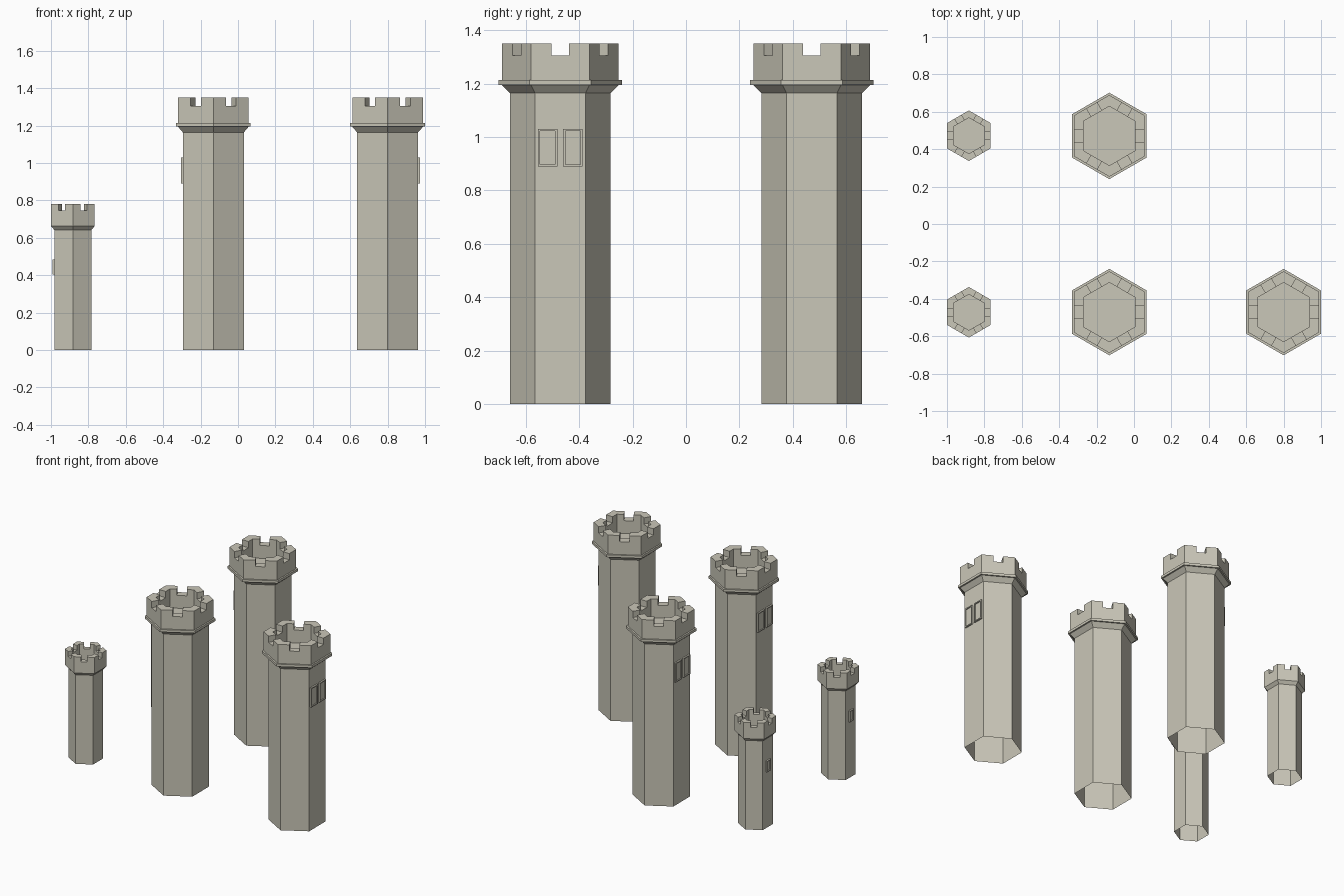
import bpy, bmesh
from math import cos, sin, pi, radians
from mathutils import Vector, Matrix

if "Cube" in bpy.data.objects:
    bpy.data.objects.remove(bpy.data.objects["Cube"], do_unlink=True)

stone = bpy.data.materials.new("pale_stone")
stone.use_nodes = True
stone.diffuse_color = (0.59, 0.57, 0.48, 1)
stone.node_tree.nodes["Principled BSDF"].inputs["Base Color"].default_value = stone.diffuse_color


def finish(bm, name, matrix):
    bmesh.ops.remove_doubles(bm, verts=bm.verts, dist=1e-5)
    mesh = bpy.data.meshes.new(name)
    bm.to_mesh(mesh)
    bm.free()
    mesh.materials.append(stone)
    obj = bpy.data.objects.new(name, mesh)
    obj.matrix_world = matrix
    bpy.context.collection.objects.link(obj)


def quad(bm, *points):
    bm.faces.new([bm.verts.new(p) for p in points])


def hexagon(apothem, z):
    r = apothem / cos(pi / 6)
    return [Vector((r * cos(radians(30 + 60 * i)), r * sin(radians(30 + 60 * i)), z))
            for i in range(6)]


def hex_loft(name, profile, matrix):
    """Open six-sided shell through (apothem, height) steps."""
    bm = bmesh.new()
    rings = [[bm.verts.new(p) for p in hexagon(a, z)] for a, z in profile]
    for low, high in zip(rings, rings[1:]):
        for i in range(6):
            j = (i + 1) % 6
            bm.faces.new((low[i], low[j], high[j], high[i]))
    finish(bm, name, matrix)


def outline(apothem, half_notch, z):
    """Hexagon with two extra points per side where the notch is cut."""
    points = []
    corners = hexagon(apothem, z)
    for a, b in zip(corners, corners[1:] + corners[:1]):
        mid, along = (a + b) / 2, (b - a).normalized()
        points += [a, mid - along * half_notch, mid + along * half_notch]
    return points


def battlement(name, outer, inner, half_notch, base, sill, top, matrix):
    bm = bmesh.new()
    o0, o1, o2 = [outline(outer, half_notch, z) for z in (base, sill, top)]
    i0, i1, i2 = [outline(inner, half_notch, z) for z in (base, sill, top)]
    n = len(o0)
    for k in range(n):
        m = (k + 1) % n
        if k % 3 == 1:
            # notch: low wall, sill and two cheeks
            quad(bm, o0[k], o0[m], o1[m], o1[k])
            quad(bm, i0[m], i0[k], i1[k], i1[m])
            quad(bm, o1[k], o1[m], i1[m], i1[k])
            quad(bm, o1[k], i1[k], i2[k], o2[k])
            quad(bm, i1[m], o1[m], o2[m], i2[m])
        else:
            # merlon: full height wall
            quad(bm, o0[k], o0[m], o2[m], o2[k])
            quad(bm, i0[m], i0[k], i2[k], i2[m])
            quad(bm, o2[k], o2[m], i2[m], i2[k])
    # roof floor inside the wall
    quad(bm, *hexagon(inner, base))
    finish(bm, name, matrix)


def window(name, wall, y, z, width, height, rim, matrix):
    """Shallow frame on the +x wall with a sunken pane."""
    bm = bmesh.new()
    depth = 0.011
    bmesh.ops.create_cube(bm, size=1, matrix=Matrix.Translation((wall + depth / 2, y, z))
                          @ Matrix.Diagonal((depth, width, height, 1)))
    bm.normal_update()
    front = [f for f in bm.faces if f.normal.x > 0.9]
    bmesh.ops.inset_region(bm, faces=front, thickness=rim)
    # sink the pane with straight inner sides
    pane = bmesh.ops.extrude_face_region(bm, geom=front)
    moved = [g for g in pane["geom"] if isinstance(g, bmesh.types.BMVert)]
    bmesh.ops.translate(bm, verts=moved, vec=(-0.007, 0, 0))
    bmesh.ops.delete(bm, geom=[f for f in front if f.is_valid], context="FACES_ONLY")
    bmesh.ops.recalc_face_normals(bm, faces=bm.faces)
    finish(bm, name, matrix)


def placement(x, y, turned):
    return Matrix.Translation((x, y, 0)) @ Matrix.Rotation(pi if turned else 0, 4, "Z")


# Tall towers: shaft, flared collar with trim, battlement, paired windows
for label, x, y, turned in (("front_middle", -0.132, -0.471, True),
                            ("back_middle", -0.132, 0.471, True),
                            ("front_side", 0.80, -0.471, False)):
    at = placement(x, y, turned)
    hex_loft(label + "_shaft", [(0.163, 0), (0.163, 1.164)], at)
    hex_loft(label + "_collar", [(0.163, 1.164), (0.19, 1.195), (0.2, 1.195),
                                 (0.2, 1.213), (0.189, 1.213)], at)
    battlement(label + "_battlement", 0.189, 0.137, 0.032, 1.213, 1.305, 1.35, at)
    for side in (-1, 1):
        window(label + "_window", 0.163, side * 0.047, 0.96, 0.072, 0.14, 0.011, at)

# Small towers: plain flared collar and a single window
for label, y in (("front_small", -0.472), ("back_small", 0.472)):
    at = placement(-0.883, y, True)
    hex_loft(label + "_shaft", [(0.099, 0), (0.099, 0.642)], at)
    hex_loft(label + "_collar", [(0.099, 0.642), (0.117, 0.663)], at)
    battlement(label + "_battlement", 0.117, 0.083, 0.02, 0.663, 0.745, 0.78, at)
    window(label + "_window", 0.099, 0, 0.445, 0.045, 0.08, 0.008, at)
